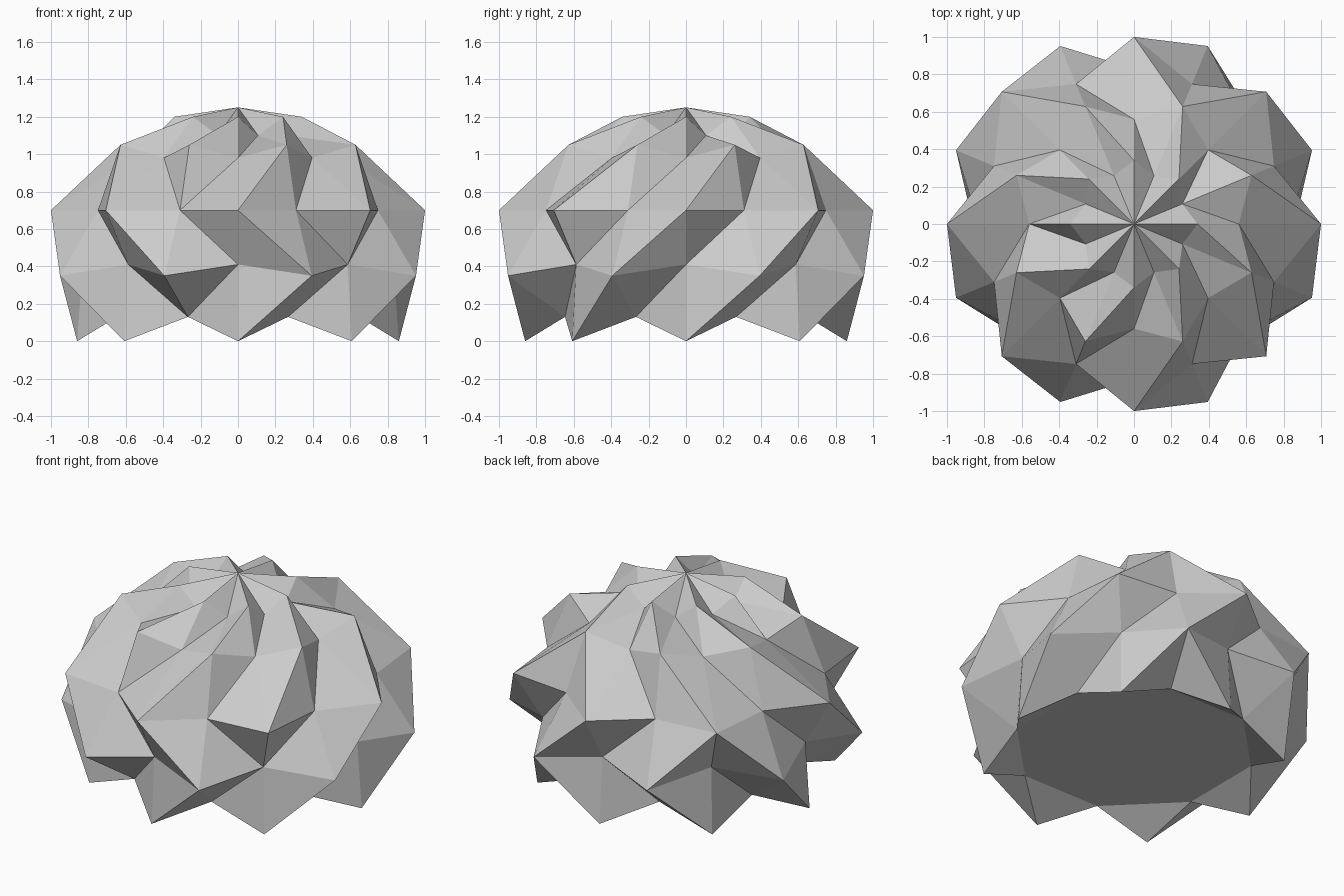
import bpy, bmesh
from math import cos, sin, pi

if "Cube" in bpy.data.objects:
    bpy.data.objects.remove(bpy.data.objects["Cube"], do_unlink=True)

SIDES = 16
APEX = 1.25

# Each ring: (radius, height) of ridge points, then of groove points
RINGS = [((0.86, 0.0), (0.70, 0.13)),
         ((1.03, 0.35), (0.83, 0.41)),
         ((1.00, 0.70), (0.81, 0.70)),
         ((0.68, 1.05), (0.56, 0.98)),
         ((0.34, 1.20), (0.28, 1.10))]

# Per band: first column and number of columns whose crease leans with the turn
LEAN = [(11, 8), (14, 8), (11, 8), (8, 9)]


def make_material(name, value):
    mat = bpy.data.materials.new(name)
    mat.use_nodes = True
    colour = (value, value, value, 1)
    mat.diffuse_color = colour
    mat.node_tree.nodes["Principled BSDF"].inputs["Base Color"].default_value = colour
    return mat


bm = bmesh.new()

# Rings of alternating ridge and groove points, offset on every other ring
rings = []
for r, ring in enumerate(RINGS):
    verts = []
    for j in range(SIDES):
        radius, height = ring[(r + j) % 2]
        a = 2 * pi * j / SIDES
        verts.append(bm.verts.new((radius * cos(a), radius * sin(a), height)))
    rings.append(verts)

# Creased bands between rings
for (low, high), (start, count) in zip(zip(rings, rings[1:]), LEAN):
    for j in range(SIDES):
        k = (j + 1) % SIDES
        a, b, c, d = low[j], low[k], high[k], high[j]
        if (j - start) % SIDES < count:
            tris = (a, b, c), (a, c, d)
        else:
            tris = (a, b, d), (b, c, d)
        for tri in tris:
            bm.faces.new(tri)

# Crown fan
top = bm.verts.new((0, 0, APEX))
for j in range(SIDES):
    bm.faces.new((rings[-1][j], rings[-1][(j + 1) % SIDES], top))

# Undersides of the pointed feet, and the flat octagonal base
base = rings[0]
for j in range(0, SIDES, 2):
    bm.faces.new((base[j - 1], base[(j + 1) % SIDES], base[j]))
bm.faces.new(list(reversed(base[1::2])))

bmesh.ops.recalc_face_normals(bm, faces=bm.faces)
mesh = bpy.data.meshes.new("faceted_dome")
bm.to_mesh(mesh)
bm.free()
mesh.materials.append(make_material("light_grey", 0.6))
dome = bpy.data.objects.new("faceted_dome", mesh)
bpy.context.collection.objects.link(dome)
